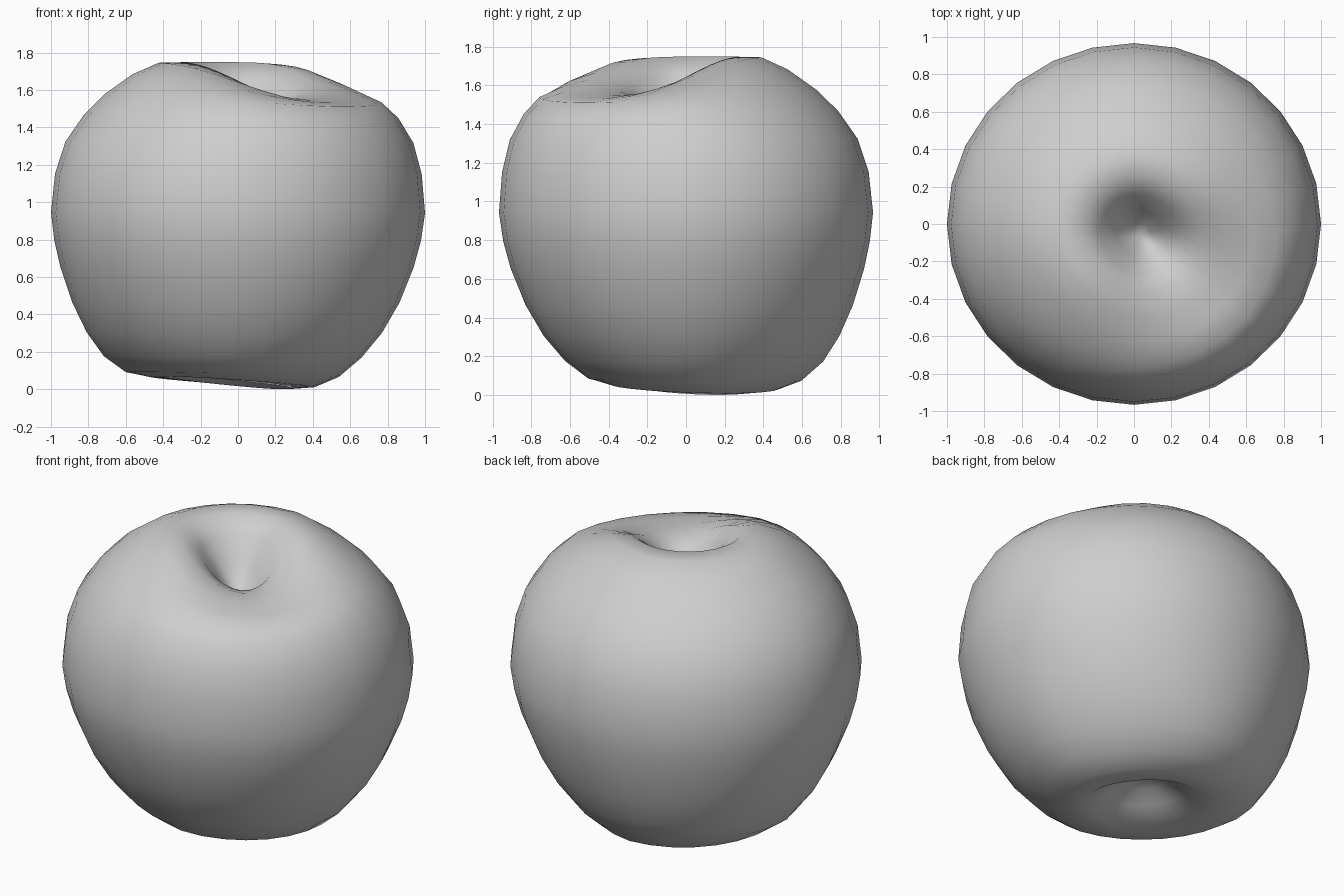
import bpy
import bmesh
from math import sin, cos, pi, exp, radians
from mathutils import Vector

cube = bpy.data.objects.get("Cube")
if cube:
    bpy.data.objects.remove(cube, do_unlink=True)

SEGMENTS = 28
DEPTH_SCALE = 0.967     # slightly narrower front to back
MIDDLE = 0.9            # height dividing stem end from blossom end

# Radius and height, from the bottom dimple round to the stem hollow
PROFILE = [
    (0, .2), (.1, .185), (.2, .12), (.32, .05), (.44, .055), (.57, .095),
    (.69, .19), (.79, .32), (.875, .48), (.945, .67), (.98, .81), (1, .96),
    (.98, 1.17), (.93, 1.34), (.84, 1.485), (.74, 1.595), (.6, 1.7),
    (.46, 1.762), (.33, 1.765), (.22, 1.68), (.13, 1.54), (.06, 1.45),
    (0, 1.41),
]

# Sideways drift of each end, as the core leans forward
TOP_DRIFT = Vector((0.035, -0.055, 0))
BOTTOM_DRIFT = Vector((-0.03, 0.045, 0))


def stem_rim_offset(radius, angle):
    """The rim sags in a broad saddle towards the front."""
    weight = min(1, radius / 0.3) * exp(-(max(0, radius - 0.46) / 0.27) ** 2)
    return -0.2 * weight * ((1 + cos(angle - radians(-42))) / 2) ** 3


def blossom_rim_offset(radius, angle):
    """The underside is tilted, lifting towards one side."""
    weight = min(1, radius / 0.3) * exp(-((radius - 0.36) / 0.22) ** 2)
    return 0.035 * weight * cos(angle - radians(205))


def skin_point(radius, height, angle):
    """Point on the lathed skin, with the lopsided ends applied."""
    upper = height > MIDDLE
    drift = TOP_DRIFT if upper else BOTTOM_DRIFT
    rim_offset = stem_rim_offset if upper else blossom_rim_offset
    end_weight = min(1, 3 * (1 - radius))
    # Both ends are pinched a little along one diagonal
    pinched = radius * (1 - 0.06 * end_weight * max(0, sin(2 * angle)))
    return drift * end_weight + Vector((
        pinched * cos(angle),
        pinched * sin(angle) * DEPTH_SCALE,
        height + rim_offset(radius, angle),
    ))


# Fruit body: rings joined by quads, closed with a fan at each pole
bm = bmesh.new()
rings = []
for radius, height in PROFILE:
    count = SEGMENTS if radius else 1
    rings.append([bm.verts.new(skin_point(radius, height, 2 * pi * i / SEGMENTS))
                  for i in range(count)])

for low, high in zip(rings, rings[1:]):
    for i in range(SEGMENTS):
        j = (i + 1) % SEGMENTS
        if len(low) == 1:
            bm.faces.new((low[0], high[j], high[i]))
        elif len(high) == 1:
            bm.faces.new((low[i], low[j], high[0]))
        else:
            bm.faces.new((low[i], low[j], high[j], high[i]))

# Stand the body on the ground
ground = min(v.co.z for v in bm.verts)
bmesh.ops.translate(bm, verts=bm.verts, vec=(0, 0, -ground))
bmesh.ops.recalc_face_normals(bm, faces=bm.faces)
for face in bm.faces:
    face.smooth = True

mesh = bpy.data.meshes.new("apple_body")
bm.to_mesh(mesh)
bm.free()
body = bpy.data.objects.new("apple_body", mesh)
bpy.context.collection.objects.link(body)

# Plain grey skin
skin = bpy.data.materials.new("light_grey")
skin.use_nodes = True
colour = (0.62, 0.62, 0.62, 1)
skin.diffuse_color = colour
skin.node_tree.nodes["Principled BSDF"].inputs["Base Color"].default_value = colour
mesh.materials.append(skin)
